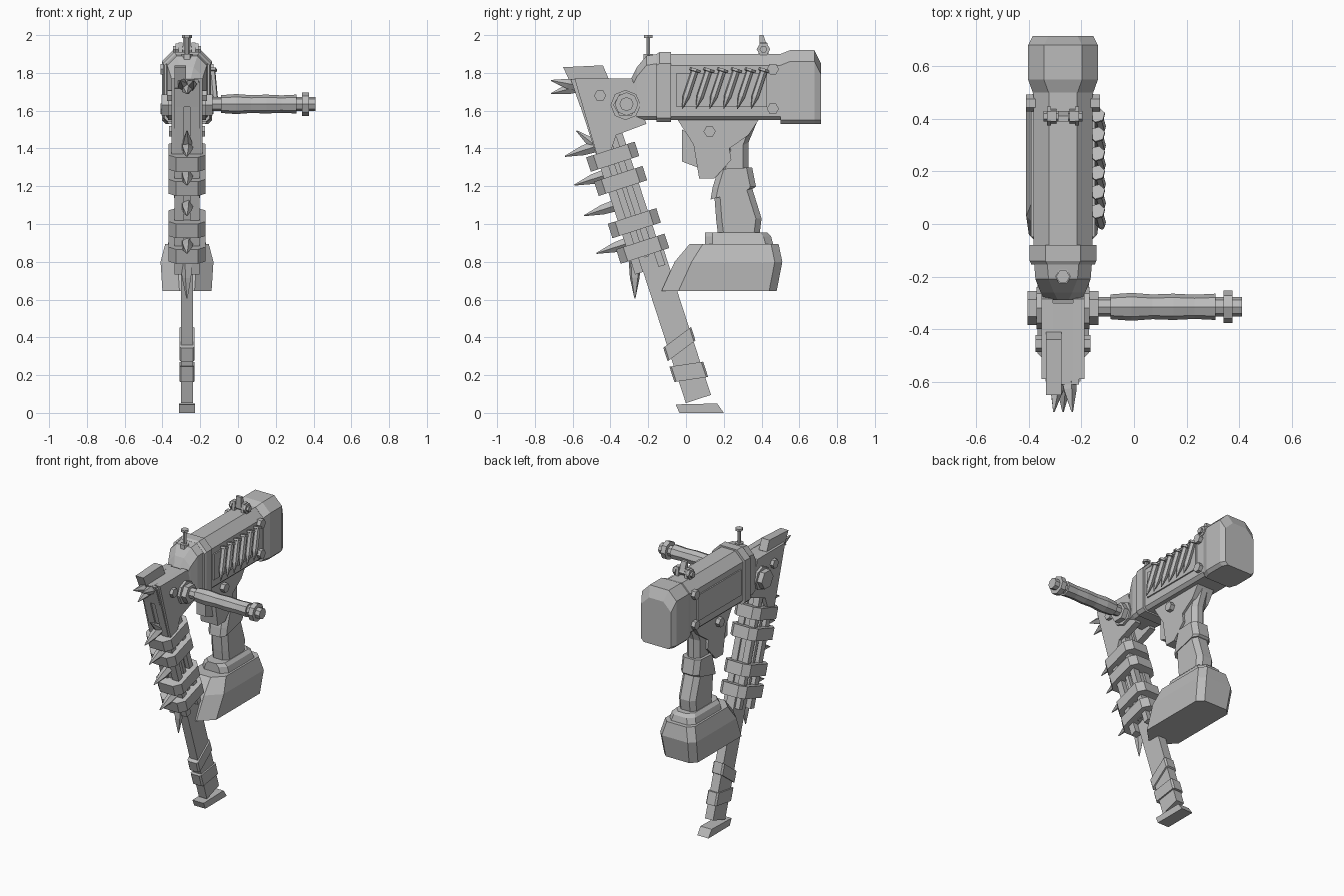
import bpy, bmesh, math
from mathutils import Vector

if "Cube" in bpy.data.objects:
    bpy.data.objects.remove(bpy.data.objects["Cube"])

grey = bpy.data.materials.new("plain_grey")
grey.use_nodes = True
grey.diffuse_color = (.5, .5, .5, 1)
grey.node_tree.nodes["Principled BSDF"].inputs["Base Color"].default_value = grey.diffuse_color
middle = -.27  # x of the tool's symmetry plane
sides = (-1, 1)


def finish(name, bm):
    bmesh.ops.recalc_face_normals(bm, faces=bm.faces)
    mesh = bpy.data.meshes.new(name)
    bm.to_mesh(mesh)
    bm.free()
    mesh.materials.append(grey)
    part = bpy.data.objects.new(name, mesh)
    bpy.context.collection.objects.link(part)


def loft(name, rings):
    """Skin a closed solid over rings that have equal point counts."""
    bm = bmesh.new()
    loops = [[bm.verts.new(point) for point in ring] for ring in rings]
    for lower, upper in zip(loops, loops[1:]):
        for i in range(len(lower)):
            bm.faces.new((lower[i - 1], lower[i], upper[i], upper[i - 1]))
    bm.faces.new(loops[0])
    bm.faces.new(loops[-1])
    finish(name, bm)


def section(start, end, half, cut, end_cut=None):
    """Chamfered rectangle spanning start to end in the y-z plane."""
    end_cut = cut if end_cut is None else end_cut
    start, end = Vector((middle, *start)), Vector((middle, *end))
    along = (end - start).normalized()
    outline = [(half - cut, start), (half, start + along * cut),
               (half, end - along * end_cut), (half - end_cut, end)]
    right = [point + Vector((width, 0, 0)) for width, point in outline]
    left = [point - Vector((width, 0, 0)) for width, point in reversed(outline)]
    return right + left


def prism(name, profile, half, x=0):
    """Extrude a y-z profile sideways."""
    loft(name, [[(middle + x + side * half, y, z) for y, z in profile] for side in sides])


def rod(name, start, end, stops, count=6):
    """Turned part; stops are (fraction of the length, radius)."""
    start, end = Vector(start), Vector(end)
    axis = end - start
    turn = axis.to_track_quat("Z", "Y")
    angles = [math.tau * i / count for i in range(count)]
    loft(name, [[start + axis * step + turn @ Vector((math.cos(angle), math.sin(angle), 0)) * radius
                 for angle in angles] for step, radius in stops])


def across(name, y, z, inner, outer, radius, count=6):
    """Matching bolts pointing out of both sides."""
    for side in sides:
        rod(name, (middle + side * inner, y, z), (middle + side * outer, y, z),
            [(0, radius), (1, radius)], count)


def slanted(down, back):
    """Point on the magazine, measured from its top front corner."""
    slope = math.radians(18)
    return (back * math.cos(slope) + down * math.sin(slope) - .6,
            back * math.sin(slope) - down * math.cos(slope) + 1.75)


def slab(name, top, bottom, front, back, half, x=0):
    prism(name, [slanted(top, front), slanted(top, back),
                 slanted(bottom, back), slanted(bottom, front)], half, x)


def wrap(name, top, height, half, front, back, cut, tilt=0):
    loft(name, [section(slanted(down + tilt, front), slanted(down - tilt, back), half, cut)
                for down in (top, top + height)])


def housing(name, stations, bottom, cut=.06):
    """Body piece along y; stations are (y, half width, top)."""
    loft(name, [section((y, bottom), (y, top), half, .02, cut) for y, half, top in stations])


# Main housing, collar, nose and rear cap
housing("housing", [(-.09, .113, 1.9), (.52, .113, 1.9)], bottom=1.55)
housing("collar", [(-.155, .12, 1.9), (-.14, .127, 1.91), (-.08, .127, 1.91)], bottom=1.54)
housing("nose", [(-.29, .07, 1.77), (-.26, .085, 1.83), (-.21, .105, 1.89), (-.15, .11, 1.9)],
        bottom=1.55, cut=.05)
housing("rear_cap", [(.5, .115, 1.9), (.55, .133, 1.92), (.68, .133, 1.92), (.715, .115, 1.85)],
        bottom=1.53)

# Side panels, and a row of leaning nails on the left one
for name, side in zip(("right_panel", "left_panel"), sides):
    prism(name, [(-.05, 1.62), (-.05, 1.8), (.43, 1.8), (.43, 1.62)], .008, side * .114)
for i in range(6):
    y = .05 + i * .073
    rod("side_nail", (middle + .13, y, 1.82), (middle + .15, y - .07, 1.61),
        [(0, .03), (.06, .03), (.07, .02), (.7, .02), (1, .002)])

# Paired bolts and the pivot
for z in (1.61, 1.82):
    across("housing_bolt", .46, z, inner=.1, outer=.14, radius=.032)
across("trigger_bolt", .125, 1.49, inner=.05, outer=.095, radius=.032)
across("bracket_bolt", -.455, 1.68, inner=.06, outer=.105, radius=.032)
across("pivot_washer", -.32, 1.63, inner=.05, outer=.1, radius=.08, count=8)
across("pivot_nut", -.32, 1.63, inner=.1, outer=.135, radius=.065)

# Side handle: shaft, lumpy grip and end nut
def handle(name, start, end, *radii):
    last = len(radii) - 1
    rod(name, (start, -.315, 1.635), (end, -.315, 1.635),
        [(i / last, radius) for i, radius in enumerate(radii)], count=8)

handle("handle_shaft", -.17, .41, .037, .037)
handle("handle_grip", -.09, .31, .047, .053, .047, .05, .046, .05)
handle("handle_nut", .34, .375, .062, .062)

# Nail standing on the nose
rod("nail_socket", (middle, -.2, 1.86), (middle, -.2, 1.9), [(0, .03), (1, .03)])
rod("nail_shaft", (middle, -.2, 1.88), (middle, -.2, 1.99), [(0, .012), (1, .012)])
rod("nail_head", (middle, -.2, 1.985), (middle, -.2, 2), [(0, .026), (1, .026)])

# Hanging eyelet on the housing
across("eyelet_pin", .41, 1.925, inner=0, outer=.075, radius=.02)
across("eyelet_cap", .41, 1.925, inner=.045, outer=.06, radius=.036)
for x in (-.035, .035):
    prism("eyelet_lug", [(.38, 1.88), (.39, 1.96), (.43, 1.96), (.44, 1.88)], .01, x)
prism("eyelet_tab", [(.39, 1.92), (.39, 2), (.41, 2), (.43, 1.94)], .02)

# Trigger housing, trigger and pistol grip
prism("trigger_housing", [(-.05, 1.56), (.04, 1.42), (.07, 1.24), (.15, 1.24), (.24, 1.34),
                          (.23, 1.4), (.33, 1.47), (.39, 1.56)], .065)
prism("trigger", [(-.02, 1.5), (-.02, 1.33), (.06, 1.3), (.06, 1.45)], .035)


def grip(name, half, *spans):
    loft(name, [section(start, end, half, .03) for start, end in spans])

grip("grip_neck", .05, [(.14, 1.54), (.38, 1.55)], [(.21, 1.38), (.33, 1.43)], [(.17, 1.26), (.33, 1.28)])
grip("grip_upper", .07, [(.17, 1.29), (.35, 1.3)], [(.14, 1.19), (.37, 1.2)], [(.13, 1.13), (.36, 1.19)])
grip("grip_lower", .065, [(.15, 1.15), (.35, 1.19)], [(.16, 1.02), (.4, 1.03)], [(.17, .94), (.39, .95)])

# Battery and its stepped collar
loft("battery_collar", [section((.1, z), (.45 + flare, z), .09 + flare, .04)
                        for z, flare in ((.955, -.02), (.935, 0), (.88, .015))])
loft("battery", [section((front, z), (back, z), half, cut, .04) for z, front, back, half, cut in (
    (.895, .02, .49, .115, .07), (.8, -.06, .51, .14, .09), (.645, -.13, .48, .13, .09))])

# Slanted magazine: core, paired rails and brackets, lower bar and foot
slab("magazine_core", top=.05, bottom=1, front=.01, back=.155, half=.035)
for side in sides:
    offset = side * .042
    slab("front_rail", top=0, bottom=1.07, front=0, back=.045, half=.025, x=offset)
    slab("middle_rail", top=.2, bottom=1, front=.075, back=.1, half=.015, x=offset)
    slab("back_rail", top=.1, bottom=1.07, front=.13, back=.168, half=.022, x=offset)
    prism("bracket", [(-.59, 1.77), (-.285, 1.77), (-.21, 1.53), (-.37, 1.47), (-.4, 1.38), (-.47, 1.36)],
          .022, x=side * .06)
slab("lower_bar", top=.95, bottom=1.8, front=.045, back=.185, half=.031)
prism("foot", [(-.055, .045), (.165, .05), (.2, 0), (-.035, 0)], .043)

# Wrapped bands
for top in (.4, .535, .77, .912):
    wrap("magazine_band", top, height=.08, half=.098, front=-.055, back=.215, cut=.04)
wrap("upper_bar_wrap", 1.455, height=.075, half=.041, front=.022, back=.196, cut=.01, tilt=.03)
wrap("lower_bar_wrap", 1.605, height=.085, half=.041, front=.022, back=.2, cut=.01, tilt=-.015)


# Spikes down the front of the magazine, then the muzzle claws
def spike(name, base, tip, x=0):
    rod(name, (middle + x / 2, *base), (middle + x, *tip), [(0, .033), (.45, .027), (1, .003)], count=5)

for down in (.36, .52, .69, .9):
    spike("magazine_spike", slanted(down, .02), slanted(down, -.16))
spike("top_spike", slanted(.4, .04), slanted(.25, -.06))
spike("bottom_spike", slanted(1, .02), slanted(1.19, -.04))
for x in (-.035, 0, .035):
    spike("muzzle_claw", (-.56, 1.73), (-.715, 1.69 + abs(x) * 2), x)

# Muzzle block and the core joining it to the nose
prism("muzzle_block", [(-.65, 1.83), (-.44, 1.84), (-.41, 1.77), (-.45, 1.68), (-.6, 1.72)], .03, x=-.035)
prism("muzzle_core", [(-.61, 1.765), (-.3, 1.77), (-.36, 1.6), (-.56, 1.62)], .06)
